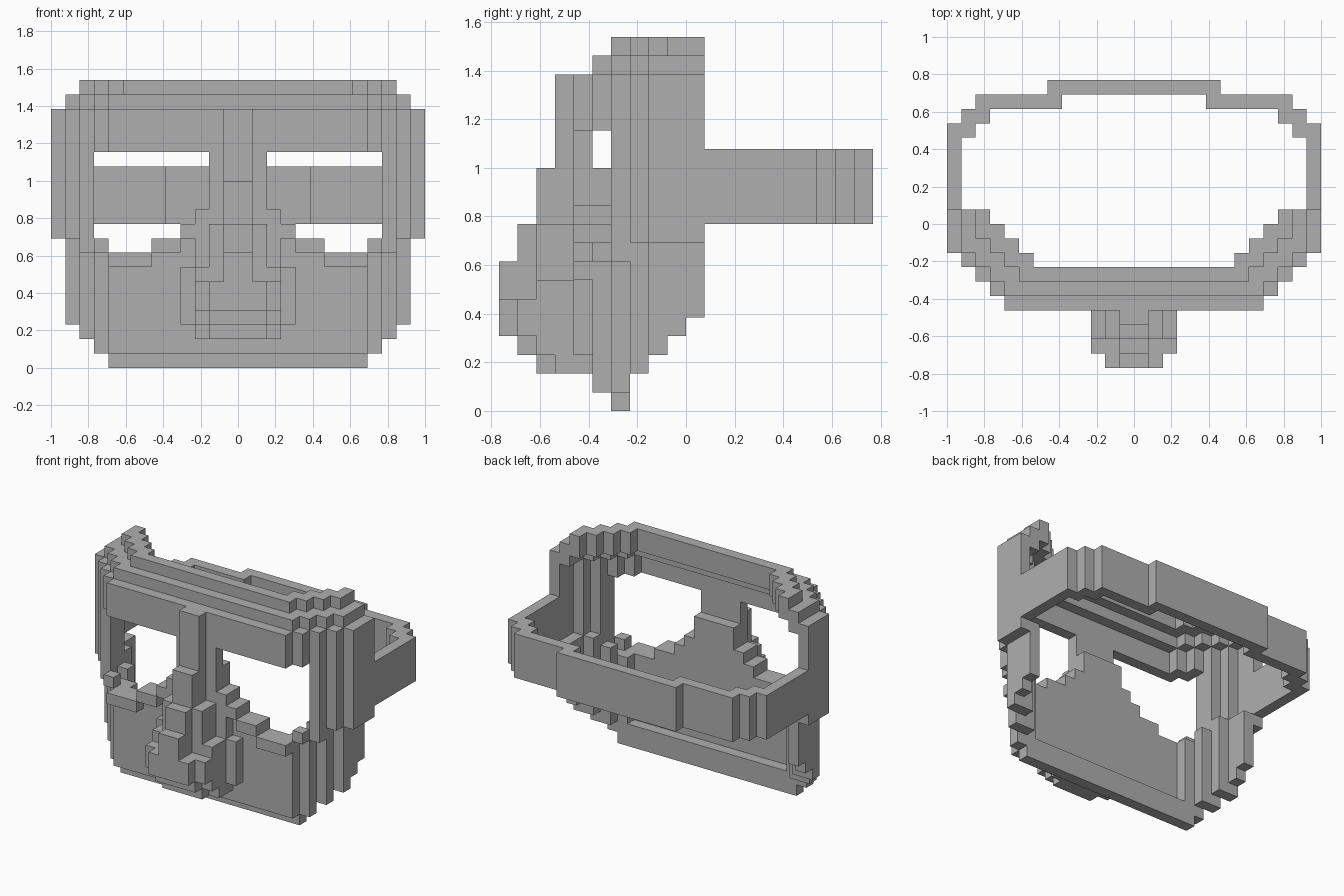
import bpy
import bmesh
from mathutils import Vector

U = 1 / 13  # size of one block

cube = bpy.data.objects.get("Cube")
if cube:
    bpy.data.objects.remove(cube, do_unlink=True)

grey = bpy.data.materials.new("stone_grey")
grey.use_nodes = True
colour = (0.43, 0.43, 0.43, 1)
grey.diffuse_color = colour
grey.node_tree.nodes["Principled BSDF"].inputs["Base Color"].default_value = colour

parts = {}   # part name -> cells
owner = {}   # cell -> part name


def box(part, x, y, z):
    """Fill a block range and its mirror image across x = 0."""
    for i in range(*x):
        for j in range(*y):
            for k in range(*z):
                for c in ((i, j, k), (-1 - i, j, k)):
                    if c not in owner:
                        owner[c] = part
                        parts.setdefault(part, []).append(c)


def ring(part, front, side, y0, low, high, min_x=0):
    """U-shaped wall with stepped corners; low and high give z per row."""
    for i, y in enumerate(range(y0, 1)):
        outer = min(front + i, side)
        inner = outer - 2 if front + i <= side else side - 1
        inner = 0 if i == 0 else inner
        box(part, (max(inner, min_x), outer), (y, y + 1), (low(i), high(i)))


# Brow and crown, stepping inward towards the top
ring("brow_band", 9, 13, -6, lambda i: 15, lambda i: 18)
ring("crown_lower", 9, 12, -5, lambda i: 17, lambda i: 19)
ring("crown_upper", 8, 11, -4, lambda i: 18, lambda i: 20)

# Temples beside the eye openings
ring("temples", 9, 13, -6, lambda i: 8 if i < 3 else 9, lambda i: 15, min_x=10)

# Lower face with stepped jaw and chin
ring("jaw", 9, 12, -5, lambda i: max(1, i), lambda i: min(10, max(8, 7 + i)))
box("chin", (0, 9), (-4, -3), (0, 2))
for half, top in ((2, 13), (3, 11), (4, 10), (6, 9)):
    box("face_plate", (0, half), (-5, -4), (8, top))

# Raised rims under the eyes
for x, z in (((2, 3), (7, 11)), ((3, 4), (9, 10)), ((4, 6), (8, 9)), ((6, 9), (7, 8))):
    box("eye_rim", x, (-6, -5), z)
box("eye_rim", (9, 10), (-5, -4), (8, 9))

# Nose: bridge, ridge, tip and nostrils
box("nose_bridge", (0, 2), (-6, -5), (2, 15))
box("nose_ridge", (0, 1), (-7, -6), (2, 18))
box("nose_ridge", (0, 1), (-8, -7), (2, 13))
box("nose_ridge", (0, 1), (-9, -8), (3, 10))
box("nose_tip", (0, 1), (-10, -9), (4, 8))
box("nose_tip", (1, 2), (-10, -9), (4, 6))
box("nose_sides", (1, 2), (-8, -6), (2, 10))
box("nose_sides", (1, 2), (-9, -8), (3, 6))
box("nostrils", (2, 3), (-7, -5), (2, 7))
box("nostrils", (2, 3), (-8, -7), (3, 7))
box("nostrils", (2, 3), (-9, -8), (4, 6))
box("nostrils", (3, 4), (-6, -5), (3, 7))

# Strap around the back
for x, y in (((12, 13), (1, 6)), ((11, 13), (6, 7)), ((10, 12), (7, 8)),
             ((5, 11), (8, 9)), ((0, 6), (9, 10))):
    box("strap", x, y, (10, 14))


def build(name, cells):
    """Make one mesh from the exposed faces of a part's blocks."""
    bm = bmesh.new()
    for cell in cells:
        for axis in range(3):
            for s in (-1, 1):
                n = Vector((0, 0, 0))
                n[axis] = s
                if tuple(int(a + b) for a, b in zip(cell, n)) in owner:
                    continue
                a, b = Vector((0, 0, 0)), Vector((0, 0, 0))
                a[(axis + 1) % 3] = 0.5
                b[(axis + 2) % 3] = 0.5 * s
                mid = Vector(cell) + Vector((0.5, 0.5, 0.5)) + n / 2
                loop = (mid - a - b, mid + a - b, mid + a + b, mid - a + b)
                bm.faces.new([bm.verts.new(p * U) for p in loop])
    bmesh.ops.remove_doubles(bm, verts=bm.verts, dist=U / 100)
    bmesh.ops.dissolve_limit(bm, angle_limit=0.01, verts=bm.verts, edges=bm.edges)
    mesh = bpy.data.meshes.new(name)
    bm.to_mesh(mesh)
    bm.free()
    mesh.materials.append(grey)
    bpy.context.collection.objects.link(bpy.data.objects.new(name, mesh))


for name, cells in parts.items():
    build(name, cells)
